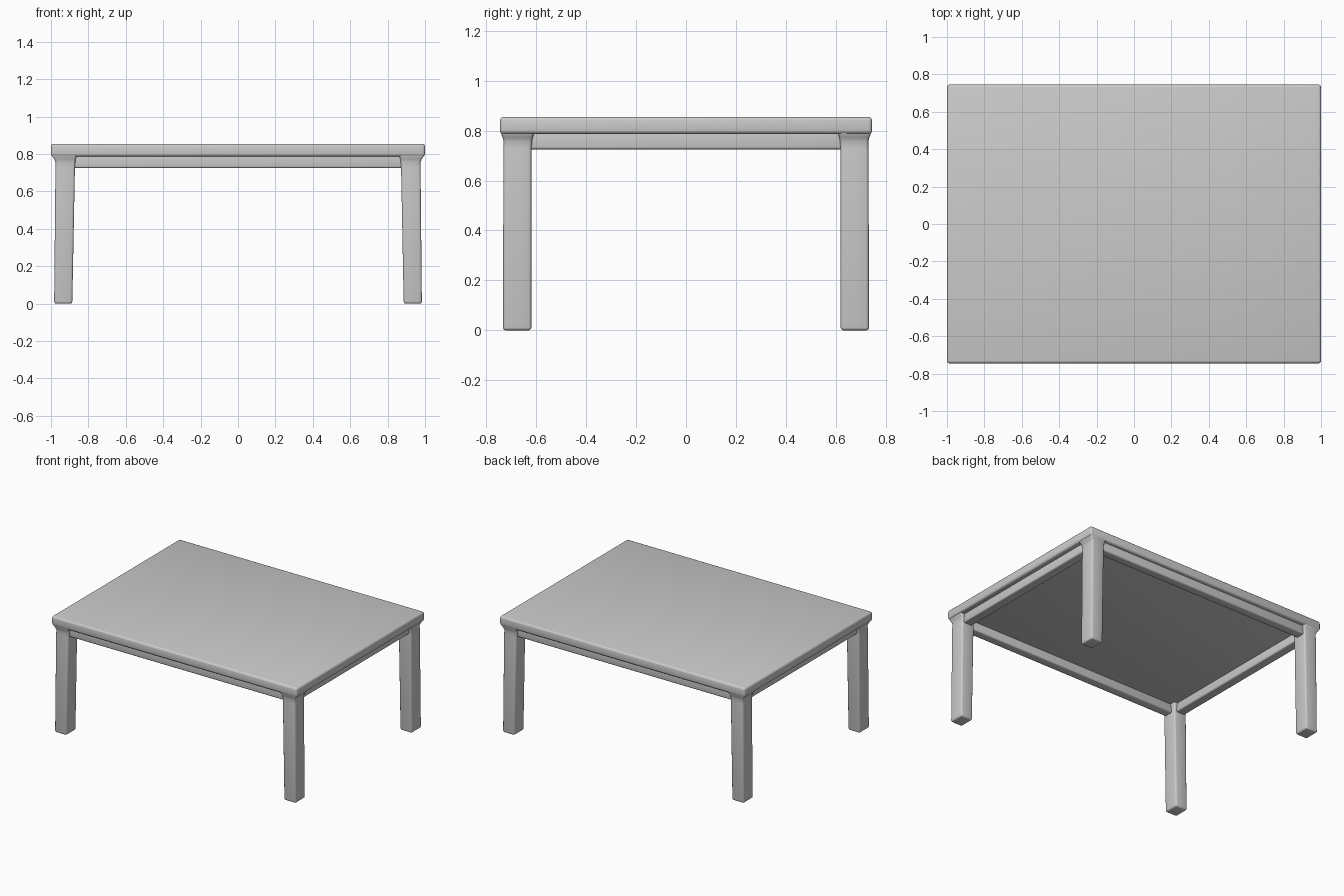
import bpy, bmesh, math

if "Cube" in bpy.data.objects:
    bpy.data.objects.remove(bpy.data.objects["Cube"])

grey = bpy.data.materials.new("light grey")
grey.diffuse_color = (0.6, 0.6, 0.6, 1)
grey.use_nodes = True
grey.node_tree.nodes["Principled BSDF"].inputs["Base Color"].default_value = grey.diffuse_color


def loft_box(name, rings, radius, segments=3):
    """Stack of rectangles (x0, x1, y0, y1, z), closed, with rounded sharp edges."""
    bm = bmesh.new()
    loops = [[bm.verts.new(p) for p in ((x0, y0, z), (x1, y0, z), (x1, y1, z), (x0, y1, z))]
             for x0, x1, y0, y1, z in rings]
    bm.faces.new(loops[0])
    bm.faces.new(loops[-1])
    for a, b in zip(loops, loops[1:]):
        for i in range(4):
            j = (i + 1) % 4
            bm.faces.new((a[i], a[j], b[j], b[i]))
    bmesh.ops.recalc_face_normals(bm, faces=bm.faces)
    sharp = [e for e in bm.edges if e.calc_face_angle() > math.radians(60)]
    bmesh.ops.bevel(bm, geom=sharp, offset=radius, segments=segments,
                    profile=0.5, affect='EDGES', clamp_overlap=True)
    mesh = bpy.data.meshes.new(name)
    bm.to_mesh(mesh)
    bm.free()
    mesh.materials.append(grey)
    obj = bpy.data.objects.new(name, mesh)
    bpy.context.collection.objects.link(obj)
    bpy.ops.object.select_all(action='DESELECT')
    obj.select_set(True)
    bpy.context.view_layer.objects.active = obj
    bpy.ops.object.shade_smooth_by_angle(angle=math.radians(40))
    return obj


def span(a, b, sign):
    return (a, b) if sign > 0 else (-b, -a)


# Table top with rounded rim
loft_box("table_top", [(-1, 1, -0.745, 0.745, 0.787), (-1, 1, -0.745, 0.745, 0.855)], 0.014)

# Tapered legs, flaring out to meet the rim of the top
leg_rings = [  # inner x, outer x, inner y, outer y, z
    (0.886, 0.983, 0.619, 0.733, 0.0),
    (0.872, 0.976, 0.619, 0.731, 0.725),
    (0.870, 0.975, 0.617, 0.730, 0.755),
    (0.868, 0.982, 0.614, 0.734, 0.772),
    (0.862, 0.994, 0.608, 0.742, 0.790),
    (0.862, 0.994, 0.608, 0.742, 0.815),
]
for sx, side in ((-1, "left"), (1, "right")):
    for sy, end in ((-1, "front"), (1, "back")):
        loft_box(f"{end}_{side}_leg",
                 [span(a, b, sx) + span(c, d, sy) + (z,) for a, b, c, d, z in leg_rings], 0.012)

# Apron rails under the top, between the legs
for s, end, side in ((-1, "front", "left"), (1, "back", "right")):
    y0, y1 = span(0.65, 0.718, s)
    loft_box(f"{end}_apron", [(-0.92, 0.92, y0, y1, z) for z in (0.725, 0.81)], 0.01)
    x0, x1 = span(0.89, 0.962, s)
    loft_box(f"{side}_apron", [(x0, x1, -0.67, 0.67, z) for z in (0.725, 0.81)], 0.01)
